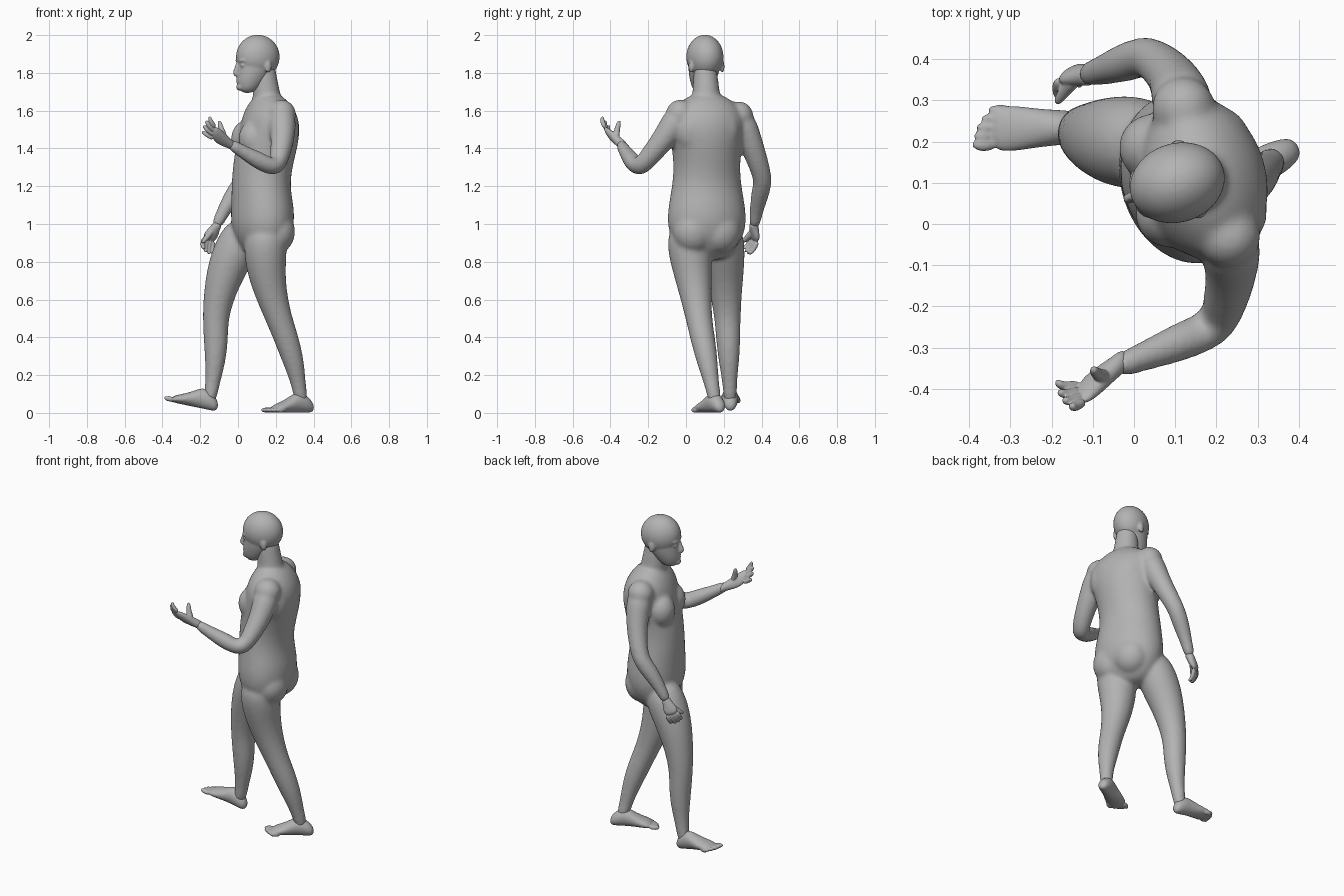
import bpy, bmesh, math
from mathutils import Vector, Matrix

cube = bpy.data.objects.get("Cube")
if cube:
    bpy.data.objects.remove(cube, do_unlink=True)

grey = bpy.data.materials.new("plain_grey")
grey.use_nodes = True
shade = (0.45, 0.45, 0.45, 1)
grey.diffuse_color = shade
grey.node_tree.nodes["Principled BSDF"].inputs["Base Color"].default_value = shade


def loft(bm, rings, sides=16):
    """Skin a list of (centre, u axis, v axis) ellipses and close both ends."""
    loops = []
    for centre, u, v in rings:
        angles = [math.tau * i / sides for i in range(sides)]
        loops.append([bm.verts.new(centre + u * math.cos(a) + v * math.sin(a)) for a in angles])
    for low, high in zip(loops, loops[1:]):
        for i in range(sides):
            j = (i + 1) % sides
            bm.faces.new((low[i], low[j], high[j], high[i]))
    bm.faces.new(loops[0])
    bm.faces.new(loops[-1])


def column(bm, rows, y, turn):
    """Upright loft; each row is height, x, depth radius, width radius."""
    loft(bm, [(Vector((x, y, z)), turn @ Vector((depth, 0, 0)), turn @ Vector((0, width, 0)))
              for z, x, depth, width in rows])


def tube(bm, points, radii):
    """Round loft along a path, with one radius per point."""
    rings, u = [], None
    for i, (point, radius) in enumerate(zip(points, radii)):
        ahead = points[min(i + 1, len(points) - 1)]
        behind = points[max(i - 1, 0)]
        tangent = (ahead - behind).normalized()
        u = tangent.orthogonal() if u is None else u - tangent * u.dot(tangent)
        u.normalize()
        rings.append((point, u * radius, tangent.cross(u) * radius))
    loft(bm, rings)


def limb(bm, joints, radii, bulge):
    """Two-part limb: the upper half bows along bulge, the lower half against it."""
    root, bend, end = joints
    half = len(radii) // 2
    points = []
    for i in range(len(radii)):
        t = i / half
        bow = bulge * math.sin(math.pi * t)
        if t < 1:
            points.append(root.lerp(bend, t) + bow)
        else:
            points.append(bend.lerp(end, t - 1) + bow / 2)
    tube(bm, points, radii)


def ball(bm, centre, radii, turn=Matrix()):
    bmesh.ops.create_uvsphere(bm, u_segments=16, v_segments=10, radius=1,
                              matrix=Matrix.Translation(centre) @ turn @ Matrix.Diagonal((*radii, 1)))


def finish(bm, name, voxel, smoothing, matrix=Matrix()):
    """Fuse the overlapping volumes into one smooth skin."""
    bm.transform(matrix)
    bmesh.ops.recalc_face_normals(bm, faces=bm.faces)
    mesh = bpy.data.meshes.new(name)
    bm.to_mesh(mesh)
    bm.free()
    mesh.materials.append(grey)
    ob = bpy.data.objects.new(name, mesh)
    bpy.context.collection.objects.link(ob)
    rounding = ob.modifiers.new("round", 'SUBSURF')
    rounding.levels = rounding.render_levels = 2
    fuse = ob.modifiers.new("fuse", 'REMESH')
    fuse.mode = 'VOXEL'
    fuse.voxel_size = voxel
    fuse.use_smooth_shade = True
    relax = ob.modifiers.new("relax", 'SMOOTH')
    relax.factor = 0.5
    relax.iterations = smoothing


def place(location, yaw, pitch=0):
    return (Matrix.Translation(location) @ Matrix.Rotation(math.radians(yaw), 4, 'Z')
            @ Matrix.Rotation(math.radians(-pitch), 4, 'Y'))


# Joints of the striding pose: root, bend, end
left_leg = [Vector(p) for p in ((0.15, 0, 1), (0.22, 0.07, 0.49), (0.34, 0.16, 0.03))]
right_leg = [Vector(p) for p in ((0.06, 0.19, 1), (-0.12, 0.22, 0.5), (-0.155, 0.235, 0.04))]
left_arm = [Vector(p) for p in ((0.23, -0.03, 1.58), (0.2, -0.25, 1.29), (-0.05, -0.35, 1.43))]
right_arm = [Vector(p) for p in ((0.12, 0.28, 1.57), (0.03, 0.41, 1.23), (-0.12, 0.36, 0.98))]

# Torso: x, depth and width at even heights from the crotch up
body = bmesh.new()
turned = Matrix.Rotation(math.radians(16), 4, 'Z')
torso = [(0.13, 0.06, 0.1), (0.13, 0.14, 0.19), (0.13, 0.17, 0.22), (0.13, 0.165, 0.21),
         (0.12, 0.155, 0.19), (0.13, 0.16, 0.18), (0.15, 0.165, 0.19), (0.17, 0.16, 0.21),
         (0.17, 0.14, 0.21), (0.16, 0.06, 0.08)]
column(body, [(0.8 + i / 10, *row) for i, row in enumerate(torso)], 0.11, turned.to_3x3())

# Neck, with slopes running down to the shoulders
neck = [Vector(p) for p in ((0.16, 0.11, 1.6), (0.145, 0.105, 1.73), (0.13, 0.1, 1.9))]
tube(body, neck, (0.09, 0.068, 0.06))
for joints in (left_arm, right_arm):
    tube(body, [neck[0].lerp(neck[1], 0.4), neck[0].lerp(joints[0], 0.5), joints[0]], (0.06, 0.08, 0.07))

# Chest, shoulder blades and seat
for x, y in ((0.085, 0.025), (0.045, 0.185)):
    ball(body, (x, y, 1.45), (0.085, 0.085, 0.1), turned)
for x, y in ((0.24, 0.03), (0.2, 0.2)):
    ball(body, (x, y, 1.5), (0.085, 0.09, 0.13), turned)
for x, y in ((0.2, 0.04), (0.175, 0.18)):
    ball(body, (x, y, 0.96), (0.105, 0.115, 0.12), turned)

# Legs and arms
leg_radii = (0.1, 0.12, 0.104, 0.085, 0.07, 0.066, 0.056, 0.038, 0.037)
for joints in (left_leg, right_leg):
    limb(body, joints, leg_radii, Vector((-0.035, 0, 0)))
arm_radii = (0.08, 0.072, 0.062, 0.056, 0.05, 0.05, 0.042, 0.034, 0.03)
for joints in (left_arm, right_arm):
    limb(body, joints, arm_radii, Vector((0.02, 0.01, 0)))
    ball(body, joints[0], (0.08, 0.08, 0.08))
finish(body, "body", 0.01, 12)

# Head, built facing local +x around its own axis: skull, jaw, nose, mouth, chin
head = bmesh.new()
ball(head, (0, 0, 1.885), (0.122, 0.1, 0.118))
column(head, [(1.69, 0.06, 0.04, 0.04), (1.76, 0.035, 0.085, 0.07),
              (1.82, 0.01, 0.1, 0.085), (1.9, 0, 0.11, 0.09)], 0, Matrix.Identity(3))
nose = [Vector((x, 0, z)) for x, z in ((0.11, 1.86), (0.12, 1.82), (0.13, 1.8), (0.11, 1.78))]
tube(head, nose, (0.01, 0.01, 0.015, 0.012))
ball(head, (0.1, 0, 1.725), (0.02, 0.025, 0.02))
for z in (1.752, 1.764):
    ball(head, (0.107, 0, z), (0.012, 0.025, 0.007))

# Eyes, brows and ears on both sides
for side in (-1, 1):
    ball(head, (0.094, side * 0.035, 1.84), (0.015, 0.017, 0.01))
    ball(head, (0.098, side * 0.035, 1.865), (0.015, 0.03, 0.01), Matrix.Rotation(side * 0.4, 4, 'Z'))
    ball(head, (-0.03, side * 0.087, 1.835), (0.02, 0.012, 0.035), Matrix.Rotation(side * 0.2, 4, 'Z'))
finish(head, "head", 0.006, 4, place((0.105, 0.1, 0), 198))


def foot(name, inner, matrix):
    """Foot with its heel at the origin, toes along local +x and the big toe on the inner side."""
    bm = bmesh.new()
    sections = [(0.025, 0.05), (0.042, 0.1), (0.044, 0.115), (0.05, 0.08), (0.058, 0.055), (0.055, 0.035)]
    loft(bm, [(Vector((i / 20, 0, top / 2)), Vector((0, wide, 0)), Vector((0, 0, top / 2)))
              for i, (wide, top) in enumerate(sections)])
    for i in range(5):
        size = 0.017 if i == 0 else 0.012
        ball(bm, (0.262 - i * i / 400, inner * (0.038 - 0.021 * i), 0.015), (0.032, size, 0.014))
    finish(bm, name, 0.006, 2, matrix)


# The leading foot lands on its heel, the trailing one lies flat
foot("right_foot", 1, place((-0.11, 0.235, 0.005), 181, 12))
foot("left_foot", -1, place((0.4, 0.19, 0), 208))


def hand(name, wrist, knuckles, tips, thumb_tip):
    """Palm from wrist to knuckles, four curled fingers and a thumb."""
    bm = bmesh.new()
    first, last = (Vector(k) for k in knuckles)
    middle = (first + last) / 2
    along = (middle - wrist).normalized()
    across = (last - first) * 0.7
    normal = along.cross(across).normalized()
    loft(bm, [(wrist.lerp(middle, t), across * wide, normal * thick)
              for t, wide, thick in ((-0.5, 0.55, 0.025), (0, 0.6, 0.025), (0.5, 0.95, 0.022), (1.15, 0.95, 0.016))])
    for i in range(4):
        base = first.lerp(last, i / 3)
        tip = Vector(tips[0]).lerp(Vector(tips[1]), i / 3)
        if i in (1, 2):
            tip += along * 0.01
        tube(bm, [base, (base + tip) / 2 + along * 0.02, tip], (0.014, 0.012, 0.009))
    base, tip = wrist.lerp(first, 0.25), Vector(thumb_tip)
    tube(bm, [base, (base + tip) / 2 + along * 0.01, tip], (0.02, 0.015, 0.01))
    finish(bm, name, 0.004, 2)


hand("left_hand", left_arm[2], ((-0.12, -0.43, 1.51), (-0.13, -0.39, 1.45)),
     ((-0.15, -0.44, 1.57), (-0.19, -0.38, 1.49)), (-0.1, -0.35, 1.55))
hand("right_hand", right_arm[2], ((-0.18, 0.35, 0.93), (-0.13, 0.38, 0.91)),
     ((-0.18, 0.3, 0.87), (-0.13, 0.33, 0.84)), (-0.19, 0.29, 0.9))
